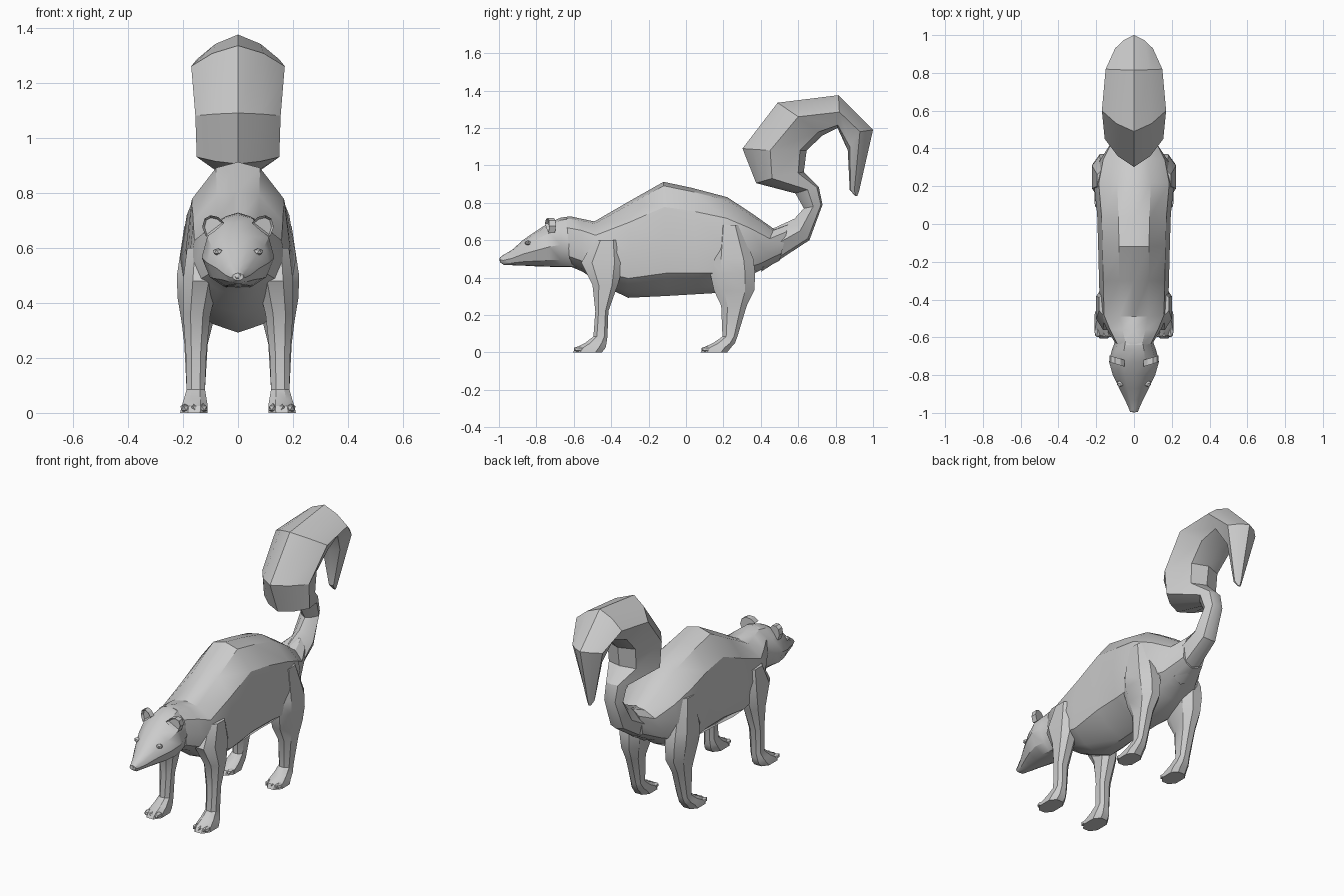
import bpy, bmesh, math
from mathutils import Vector, Matrix

if "Cube" in bpy.data.objects:
    bpy.data.objects.remove(bpy.data.objects["Cube"])


def finish(name, bm, mirror=False, angle=32):
    bmesh.ops.recalc_face_normals(bm, faces=bm.faces)
    me = bpy.data.meshes.new(name)
    bm.to_mesh(me)
    bm.free()
    me.shade_smooth()
    me.set_sharp_from_angle(angle=math.radians(angle))
    ob = bpy.data.objects.new(name, me)
    bpy.context.collection.objects.link(ob)
    if mirror:
        ob.modifiers.new("mirror", 'MIRROR').use_clip = False
    return ob


def loft(name, rings, mirror=False, angle=32):
    bm = bmesh.new()
    loops = [[bm.verts.new(p) for p in r] for r in rings]
    n = len(loops[0])
    for a, b in zip(loops, loops[1:]):
        for i in range(n):
            j = (i + 1) % n
            bm.faces.new((a[i], a[j], b[j], b[i]))
    bm.faces.new(loops[0])
    bm.faces.new(loops[-1])
    return finish(name, bm, mirror, angle)


def section(top, bot, w, profile):
    """Symmetric ring between two (y, z) points; profile = (width, height) fractions."""
    t, b = Vector(top), Vector(bot)
    half = [(w * fx, *b.lerp(t, fz)) for fx, fz in profile]
    return half + [(-x, y, z) for x, y, z in reversed(half) if x > 1e-6]


# Torso
torso = [(0, 1), (.42, .965), (.88, .78), (1, .48), (.93, .2), (.5, .06), (0, 0)]
body = [((-.64, .725), (-.62, .46), .10), ((-.56, .715), (-.55, .43), .145),
        ((-.49, .70), (-.46, .365), .18), ((-.3, .81), (-.31, .292), .185),
        ((-.12, .912), (-.1, .302), .19), ((.03, .88), (.07, .312), .195),
        ((.22, .83), (.2, .32), .212), ((.35, .745), (.31, .38), .185),
        ((.47, .66), (.37, .425), .125), ((.55, .69), (.5, .49), .075)]
loft("body", [section(*s, torso) for s in body])

# Tail curling up and over
def tail_ring(outer, side, inner, w):
    half = [(0, *outer), (w * .55, *Vector(outer).lerp(Vector(side), .38)), (w, *side),
            (w * .6, *Vector(side).lerp(Vector(inner), .82)), (0, *inner)]
    return half + [(-x, y, z) for x, y, z in reversed(half[1:-1])]

tail = [((.46, .66), (.45, .56), (.40, .43), .09), ((.58, .715), (.61, .65), (.66, .60), .07),
        ((.63, .77), (.68, .78), (.73, .79), .06), ((.585, .85), (.65, .87), (.71, .885), .065),
        ((.375, .905), (.46, .93), (.63, .965), .15), ((.302, 1.09), (.45, 1.08), (.645, 1.08), .155),
        ((.49, 1.335), (.6, 1.26), (.73, 1.16), .17), ((.815, 1.375), (.82, 1.285), (.81, 1.2), .15),
        ((1, 1.19), (.93, 1.18), (.865, 1.08), .10), ((.925, .86), (.9, .865), (.875, .87), .025),
        ((.915, .835), (.91, .835), (.905, .835), .008)]
loft("tail", [tail_ring(*s) for s in tail])

# Head with pointed snout
skull = [(0, 1), (.45, .95), (.85, .76), (1, .45), (.78, .15), (.4, .01), (0, 0)]
head = [(-.995, .508, .482, .02), (-.975, .522, .468, .028), (-.93, .548, .466, .048),
        (-.87, .602, .464, .078), (-.8, .65, .46, .112), (-.73, .695, .458, .132),
        (-.67, .72, .456, .118), (-.62, .728, .456, .10), (-.54, .71, .45, .115)]
loft("head", [section((y, t), (y, b), w, skull) for y, t, b, w in head])

# Ears: cupped outline plates
bm = bmesh.new()
outline = [(.05, .69), (.072, .712), (.1, .718), (.122, .706), (.13, .675), (.116, .64), (.09, .655)]
face = bm.faces.new([bm.verts.new((x, -.755 + (x - .05) * .3, z)) for x, z in outline])
ext = bmesh.ops.extrude_face_region(bm, geom=[face], use_keep_orig=True)
bmesh.ops.translate(bm, vec=(0, .035, 0), verts=[v for v in ext["geom"] if isinstance(v, bmesh.types.BMVert)])
bmesh.ops.inset_region(bm, faces=[face], thickness=.009)
bmesh.ops.translate(bm, vec=(0, .015, 0), verts=face.verts)
finish("ears", bm, True)

# Eyes and nose
def blob(name, loc, scale, mirror):
    bm = bmesh.new()
    m = Matrix.Translation(loc) @ Matrix.Diagonal((*scale, 1))
    bmesh.ops.create_icosphere(bm, subdivisions=1, radius=1, matrix=m)
    finish(name, bm, mirror)

blob("eyes", (.073, -.845, .585), (.02, .018, .014), True)
blob("nose", (0, -.985, .497), (.021, .015, .016), False)

# Legs: rings of (z, y front, y back, x inner, x outer), feet included
def leg(name, rows):
    rings = []
    for z, y0, y1, x0, x1 in rows:
        c, r = ((x0 + x1) / 2, (y0 + y1) / 2), ((x1 - x0) / 2, (y1 - y0) / 2)
        pts = [(.45, -1), (1, -.5), (1, .55), (.45, 1), (-.45, 1), (-1, .55), (-1, -.5), (-.45, -1)]
        rings.append([(c[0] + r[0] * u, c[1] + r[1] * v, z) for u, v in pts])
    loft(name, rings, True)

leg("front_legs", [(.60, -.49, -.36, .08, .185), (.48, -.56, -.33, .07, .20), (.36, -.50, -.365, .10, .20),
                   (.22, -.485, -.415, .115, .19), (.085, -.495, -.42, .12, .187), (.05, -.54, -.425, .114, .197),
                   (.025, -.59, -.43, .11, .205), (0, -.605, -.45, .11, .21)])
leg("hind_legs", [(.68, .17, .29, .08, .195), (.5, .13, .36, .08, .222), (.42, .13, .37, .08, .22),
                  (.33, .15, .365, .09, .205), (.25, .188, .325, .11, .195), (.085, .195, .275, .12, .187),
                  (.05, .145, .262, .114, .197), (.025, .09, .24, .11, .205), (0, .078, .22, .11, .21)])

# Toes
bm = bmesh.new()
for y in (-.57, .113):
    for x in (.127, .16, .193):
        m = Matrix.Translation((x, y, .017)) @ Matrix.Diagonal((.018, .034, .017, 1))
        bmesh.ops.create_icosphere(bm, subdivisions=1, radius=1, matrix=m)
finish("toes", bm, True)
